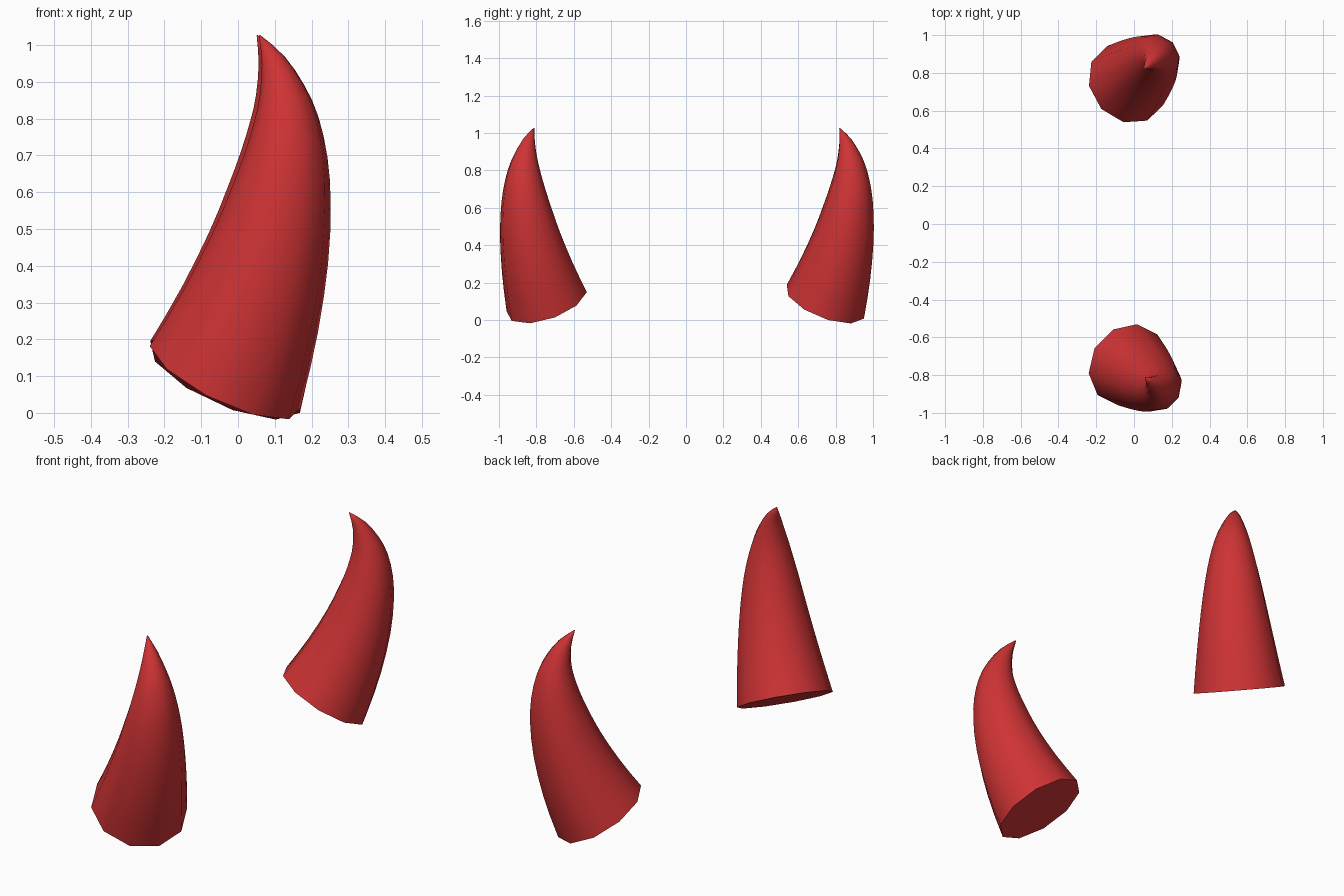
import bpy, bmesh, math
from mathutils import Vector

if "Cube" in bpy.data.objects:
    bpy.data.objects.remove(bpy.data.objects["Cube"])

SIDES = 10
# centre line and thickness of a horn: (outward bend, height, radius)
SPINE = [(0, .098, .226), (.085, .275, .195), (.15, .445, .165), (.188, .59, .138),
         (.205, .70, .114), (.206, .80, .088), (.191, .88, .062), (.162, .957, .034),
         (.116, 1.026, .002)]

red = bpy.data.materials.new("horn_red")
red.diffuse_color = (.62, .033, .035, 1)
red.use_nodes = True
red.node_tree.nodes["Principled BSDF"].inputs["Base Color"].default_value = red.diffuse_color


def spine_at(t):
    """Smooth point on the spine, t from 0 to 1."""
    pts = [Vector(p) for p in SPINE]
    pts = [pts[0] * 2 - pts[1]] + pts + [pts[-1] * 2 - pts[-2]]
    f = t * (len(SPINE) - 1)
    i = min(int(f), len(SPINE) - 2)
    f -= i
    a, b, c, d = pts[i:i + 4]
    return .5 * (2 * b + (c - a) * f + (2 * a - 5 * b + 4 * c - d) * f * f
                 + (3 * b - a - 3 * c + d) * f ** 3)


def make_horn(name, side, azimuth, phase, rings=16):
    az = math.radians(azimuth)
    out = Vector((math.cos(az), side * math.sin(az), 0))
    across = Vector((-out.y, out.x, 0)) * -side
    base = Vector((-.035, side * .745, 0))
    bm = bmesh.new()
    loops = []
    for k in range(rings + 1):
        t = k / rings
        u, z, r = spine_at(t)
        # ring tilt follows the bend, from the slanted base to the hooked tip
        d = spine_at(min(1, t + .03)) - spine_at(max(0, t - .03))
        tilt = math.atan2(d.x, d.y)
        if k == 0:
            tilt = math.radians(31)
        e1 = out * math.cos(tilt) - Vector((0, 0, math.sin(tilt)))
        centre = base + out * u + Vector((0, 0, z))
        loop = []
        for j in range(SIDES):
            a = math.radians(phase) + math.tau * j / SIDES
            loop.append(bm.verts.new(centre + r * (e1 * math.cos(a) + across * math.sin(a))))
        loops.append(loop)
    # side wall
    for lo, hi in zip(loops, loops[1:]):
        for j in range(SIDES):
            n = (j + 1) % SIDES
            bm.faces.new((lo[j], lo[n], hi[n], hi[j])).smooth = True
    # flat base and tiny tip cap
    cap = bm.faces.new(loops[0])
    bm.faces.new(loops[-1]).smooth = True
    for e in cap.edges:
        e.smooth = False
    bmesh.ops.recalc_face_normals(bm, faces=bm.faces)
    mesh = bpy.data.meshes.new(name)
    bm.to_mesh(mesh)
    bm.free()
    mesh.materials.append(red)
    obj = bpy.data.objects.new(name, mesh)
    bpy.context.collection.objects.link(obj)
    return obj


make_horn("front_horn", -1, 36, 8)
make_horn("back_horn", 1, 41, -3)
